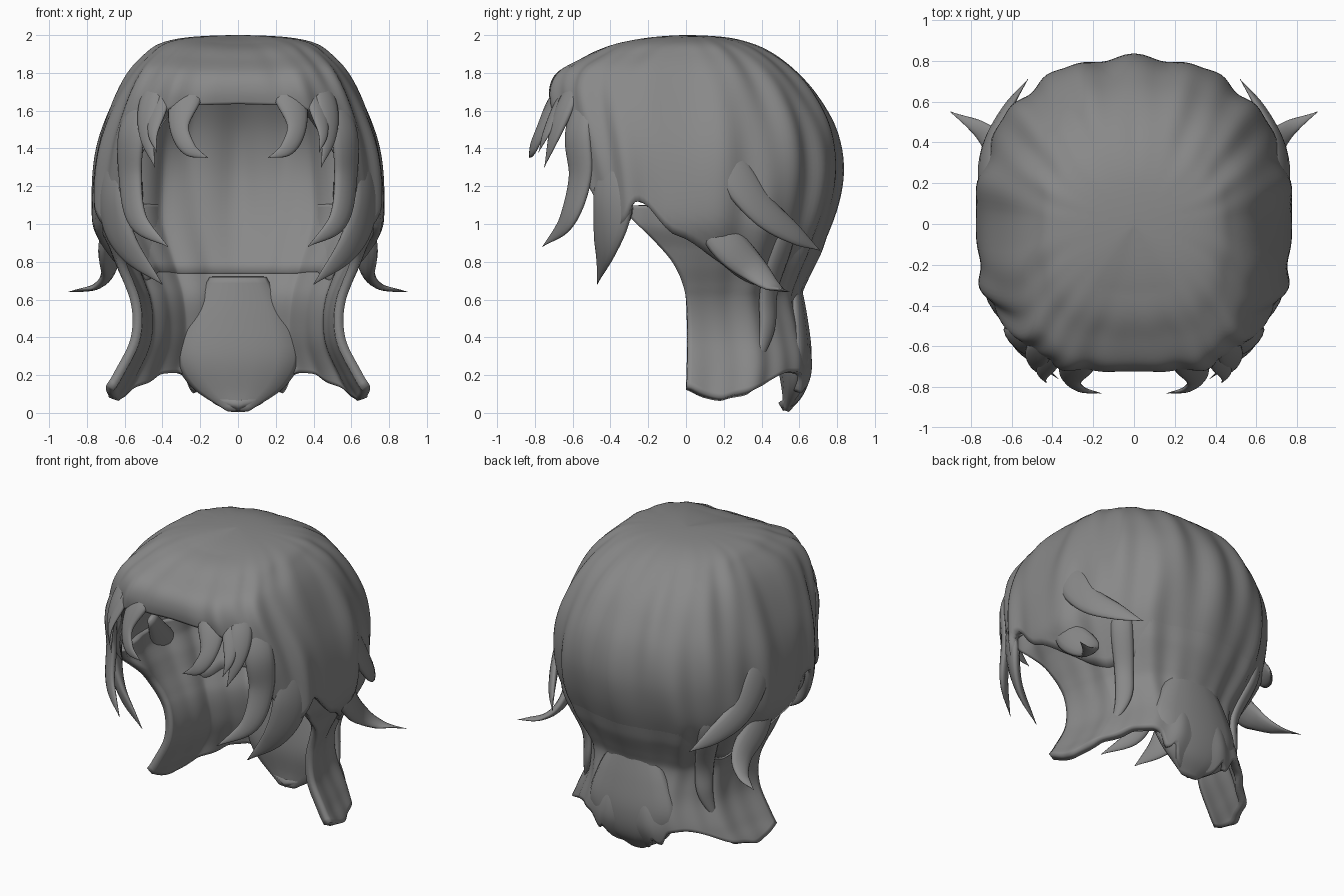
import bpy, bmesh, math
from mathutils import Vector

if "Cube" in bpy.data.objects:
    bpy.data.objects.remove(bpy.data.objects["Cube"])

GREY = bpy.data.materials.new("hair_grey")
GREY.diffuse_color = (.25, .25, .25, 1)
GREY.use_nodes = True
GREY.node_tree.nodes["Principled BSDF"].inputs["Base Color"].default_value = GREY.diffuse_color


def itp(tab, x):
    """Smooth (Hermite) interpolation through a small table."""
    n = len(tab)
    x = min(max(x, tab[0][0]), tab[-1][0])
    i = next((k for k in range(n - 1) if x <= tab[k + 1][0]), n - 2)

    def slope(k):
        a, b = tab[max(k - 1, 0)], tab[min(k + 1, n - 1)]
        return (b[1] - a[1]) / (b[0] - a[0])
    (x0, y0), (x1, y1) = tab[i], tab[i + 1]
    h = x1 - x0
    t = (x - x0) / h
    return (y0 * (1 + 2 * t) * (1 - t) ** 2 + y1 * t * t * (3 - 2 * t)
            + h * (slope(i) * t * (1 - t) ** 2 - slope(i + 1) * t * t * (1 - t)))


def spow(v, p):
    return math.copysign(abs(v) ** p, v)


def ramp(x, a, b):
    return min(max((x - a) / (b - a), 0), 1)


def finish(bm, name):
    me = bpy.data.meshes.new(name)
    bm.to_mesh(me)
    bm.free()
    ob = bpy.data.objects.new(name, me)
    bpy.context.collection.objects.link(ob)
    me.materials.append(GREY)
    for p in me.polygons:
        p.use_smooth = True
    return ob


def sheet(name, fn, cols, rows, wrap, thick):
    """Grid surface from fn(u, s), thickened towards the head."""
    bm = bmesh.new()
    g = [[bm.verts.new(fn(i / cols, j / rows)) for j in range(rows + 1)]
         for i in range(cols + (0 if wrap else 1))]
    for i in range(cols):
        a, b = g[i], g[(i + 1) % len(g)]
        for j in range(rows):
            bm.faces.new((a[j], a[j + 1], b[j + 1], b[j]))
    bmesh.ops.remove_doubles(bm, verts=bm.verts, dist=1e-5)
    bm.normal_update()
    out = sum(f.normal.dot(f.calc_center_median() - Vector((0, 0, 1))) * f.calc_area()
              for f in bm.faces)
    if out < 0:
        bmesh.ops.reverse_faces(bm, faces=bm.faces)
    ob = finish(bm, name)
    m = ob.modifiers.new("thickness", 'SOLIDIFY')
    m.thickness, m.offset = thick, -1


# Outline of the head of hair, against q = sqrt(2 - z)
WIDTH = [(0, 0), (.1, .25), (.2, .40), (.32, .49), (.45, .58), (.63, .68), (.77, .745),
         (.89, .77), (1, .765), (1.05, .72), (1.1, .66), (1.18, .56), (1.265, .55),
         (1.34, .64), (1.385, .71), (1.414, .7)]
FRONT = [(0, 0), (.1, .24), (.2, .42), (.32, .56), (.42, .69), (.52, .735), (.63, .72),
         (.77, .66), (.89, .61), (1, .58), (1.41, .5)]
BACK = [(0, 0), (.1, .2), (.17, .3), (.28, .43), (.45, .6), (.57, .7), (.71, .79), (.84, .82),
        (.95, .79), (1.06, .71), (1.14, .63), (1.18, .6), (1.245, .63), (1.304, .66),
        (1.35, .65), (1.396, .58), (1.414, .5)]
# Hem heights against angle in degrees
CAP_HEM = [(0, 1.66), (15, 1.64), (26, 1.58), (34, 1.36), (42, 1.2), (53, 1.03), (64, 1.0),
           (76, 1.12), (90, .92), (102, .8), (121, .68), (135, .72), (150, .72), (180, .72)]
NAPE_HEM = [(-10, .2), (0, .15), (8, .1), (16, .08), (22, .1), (35, .14), (49, .21), (66, .2),
            (74, .1), (77, .14), (82, .05), (90, .01)]
NAPE_EDGE = [(.6, 30), (.94, 27), (1.03, 14), (1.1, 4), (1.18, 0), (1.42, 0)]


def ridges(t, q):
    """Combed strand relief, mirrored about x = 0."""
    w = abs(t)
    return 1 + ramp(q, 0, .3) * (.014 * math.sin(13 * w + 5 * q)
                                 + .008 * math.sin(23 * w - 3 * q + 1)
                                 - .02 * math.exp(-(w / .12) ** 2))


def cap(u, s):
    t = (u * 2 - 1) * math.pi
    q = s * math.sqrt(2 - itp(CAP_HEM, math.degrees(abs(t))))
    front = math.cos(t) > 0
    n = 2 + (1.2 if front else .3) * ramp(q, 0, .4)
    r = ridges(t, q)
    y = itp(FRONT if front else BACK, q)
    dip = .025 * math.exp(-(abs(t) / .5) ** 2) * ramp(q, 0, .15)   # parting
    return (itp(WIDTH, q) * spow(math.sin(t), 2 / n) * r,
            -y * spow(math.cos(t), 2 / n) * r, 2 - q * q - dip)


def nape(u, s):
    v = u * 2 - 1                      # -1 right front edge, 0 back, 1 left front edge
    q0 = .95
    q = q0 + s * (math.sqrt(2 - itp(NAPE_HEM, 90 * (1 - abs(v)))) - q0)
    a = math.radians(90 - (90 + itp(NAPE_EDGE, q)) * abs(v))
    side = 1 - ramp(math.degrees(a), 30, 60)
    inset = side * .035 * (1 - ramp(q, 1.06, 1.16)) + (1 - side) * (.006 - .014 * ramp(q, 1, 1.08))
    r = ridges(math.pi / 2 + a, q) + .015 * ramp(q, 1.1, 1.3) * math.sin(11 * a + 1)
    y = itp(BACK, q) - inset if a > 0 else .68
    return (math.copysign((itp(WIDTH, q) - inset) * math.cos(a) ** .87 * r, v),
            y * spow(math.sin(a), .87) * r, 2 - q * q)


sheet("hair_cap", cap, 180, 48, True, .06)
sheet("nape_hair", nape, 120, 48, False, .05)


def lock(name, pts, widths, flat=.4, mirror=True):
    """Flattened tapering lock following a smooth path; wide side lies on the head."""
    n, steps, sides = len(pts), 28, 14
    tabs = [[(k, p[c]) for k, p in enumerate(pts)] for c in range(3)]
    wt = list(enumerate(widths))

    def at(x):
        return Vector([itp(tb, x) for tb in tabs])
    bm = bmesh.new()
    rings = []
    for i in range(steps + 1):
        x = (n - 1) * i / steps
        p = at(x)
        tan = (at(min(x + .05, n - 1)) - at(max(x - .05, 0))).normalized()
        side = tan.cross(Vector((p.x, p.y, .1))).normalized()
        nor = side.cross(tan)
        w = max(itp(wt, x), .002)
        rings.append([bm.verts.new(p + side * w * math.cos(b) + nor * w * flat * math.sin(b))
                      for b in [2 * math.pi * k / sides for k in range(sides)]])
    for a, b in zip(rings, rings[1:]):
        for k in range(sides):
            m = (k + 1) % sides
            bm.faces.new((a[k], a[m], b[m], b[k]))
    bm.faces.new(rings[0])
    bm.faces.new(rings[-1])
    bmesh.ops.recalc_face_normals(bm, faces=bm.faces)
    ob = finish(bm, name)
    if mirror:
        ob.modifiers.new("mirror", 'MIRROR')


# Fringe, rooted inside the cap
lock("fringe_curl", [(.2, -.62, 1.78), (.28, -.69, 1.65), (.31, -.76, 1.51), (.26, -.81, 1.40),
                     (.16, -.83, 1.35)], [.06, .085, .055, .04, 0])
lock("fringe_spike", [(.42, -.56, 1.8), (.47, -.64, 1.62), (.48, -.70, 1.46),
                      (.44, -.75, 1.30)], [.05, .07, .045, 0])
lock("fringe_small_spike", [(.38, -.58, 1.78), (.42, -.67, 1.62), (.45, -.74, 1.48),
                            (.43, -.78, 1.38)], [.04, .055, .03, 0])
# Locks framing the face
lock("front_lock", [(.48, -.5, 1.78), (.56, -.57, 1.5), (.57, -.56, 1.25), (.53, -.63, 1.02),
                    (.37, -.76, .88)], [.04, .09, .08, .06, 0])
lock("side_lock", [(.57, -.36, 1.6), (.65, -.38, 1.3), (.66, -.39, 1.07), (.58, -.43, .87),
                   (.4, -.47, .68)], [.05, .11, .12, .08, 0], .35)
# Outward flick and overlapping strands behind the ear
lock("flick_lock", [(.66, -.0, 1.2), (.69, .20, .92), (.68, .36, .76), (.75, .46, .67),
                    (.9, .55, .64)], [.04, .1, .08, .045, 0], .4)
lock("ear_strand", [(.65, .1, 1.55), (.71, .24, 1.3), (.70, .4, 1.08), (.62, .57, .95),
                    (.52, .71, .86)], [.03, .1, .09, .06, 0], .35)
lock("back_strand", [(.54, .52, 1.25), (.54, .52, .95), (.45, .44, .65), (.45, .43, .45),
                     (.51, .38, .24)], [.04, .07, .06, .05, 0], .5)
# Full lobe of hair curling under at the back of the neck
lock("nape_lobe", [(0, .56, .72), (0, .57, .5), (0, .575, .3), (0, .57, .14), (0, .53, .01)],
     [.15, .27, .33, .25, .06], .28, False)
